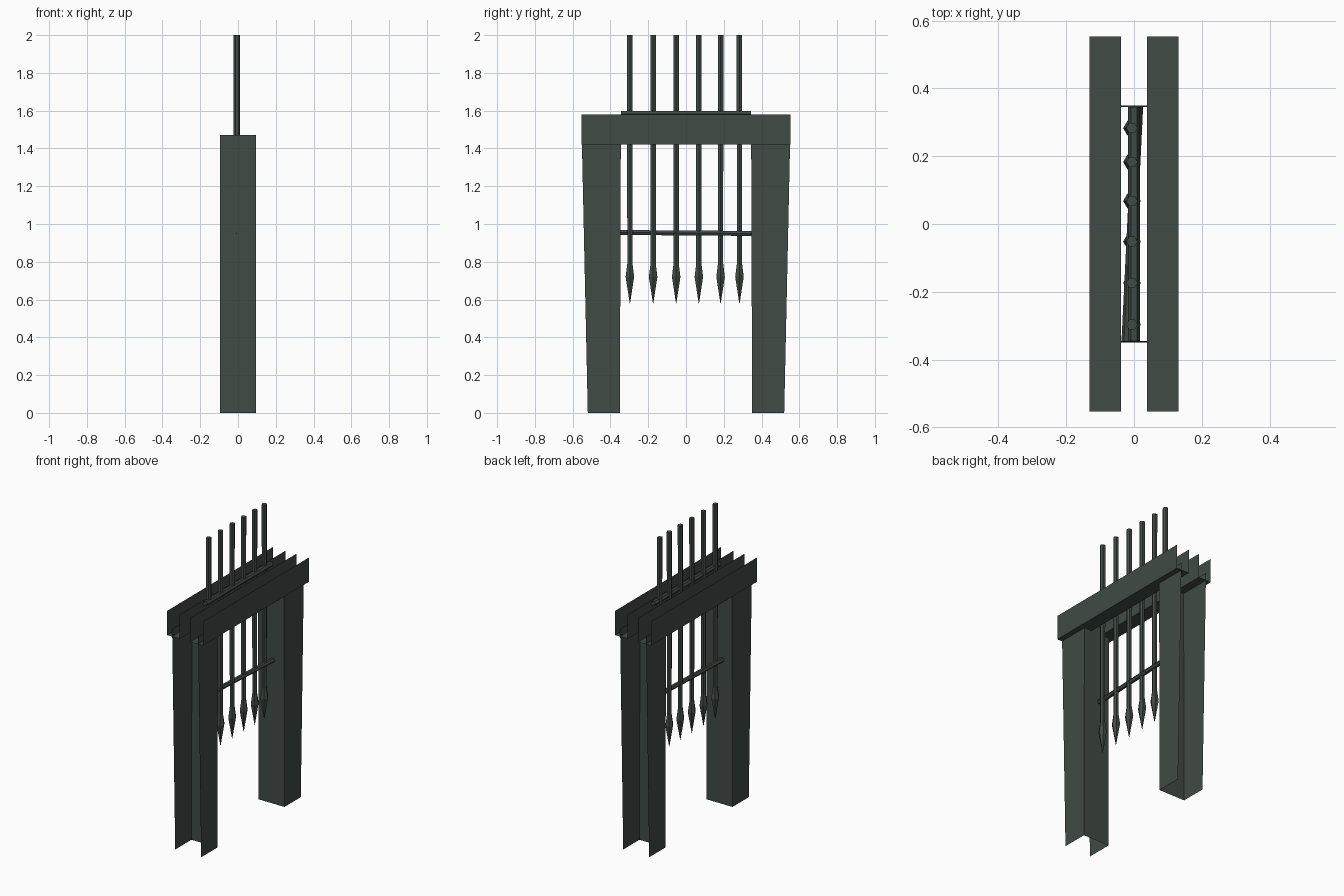
import bpy, bmesh, math
from mathutils import Vector

if "Cube" in bpy.data.objects:
    bpy.data.objects.remove(bpy.data.objects["Cube"])

iron = bpy.data.materials.new("dark green grey")
iron.diffuse_color = (0.052, 0.069, 0.059, 1)
iron.use_nodes = True
iron.node_tree.nodes["Principled BSDF"].inputs["Base Color"].default_value = iron.diffuse_color


def make(name, verts, faces):
    me = bpy.data.meshes.new(name)
    me.from_pydata(verts, [], faces)
    me.materials.append(iron)
    ob = bpy.data.objects.new(name, me)
    bpy.context.collection.objects.link(ob)
    return ob


def channel(name, bottom, top):
    """Open U-shaped sheet: a strip of quads between two 4-point outlines."""
    return make(name, bottom + top, [(i, i + 1, i + 5, i + 4) for i in range(3)])


def lathe(name, rings, axis_points, sides=6, caps=()):
    """Tube with the given radii along a list of centre points."""
    pts = [Vector(p) for p in axis_points]
    q = (pts[-1] - pts[0]).to_track_quat('Z', 'Y')
    verts, faces = [], []
    for p, r in zip(pts, rings):
        for k in range(sides):
            a = 2 * math.pi * k / sides
            verts.append(p + q @ Vector((r * math.cos(a), r * math.sin(a), 0)))
    for j in range(len(pts) - 1):
        for k in range(sides):
            n = (k + 1) % sides
            faces.append((j * sides + k, j * sides + n,
                          (j + 1) * sides + n, (j + 1) * sides + k))
    for j in caps:
        f = [j * sides + k for k in range(sides)]
        faces.append(f if j else f[::-1])
    return make(name, verts, faces)


# Pillars: tapered channels, open on the outer side and at both ends
W = 0.095
for side, s in (("front", -1), ("back", 1)):
    def outline(outer, inner, z):
        pts = [(W, s * outer, z), (W, s * inner, z),
               (-W, s * inner, z), (-W, s * outer, z)]
        return pts if s > 0 else pts[::-1]
    ob = channel(side + "_pillar", outline(0.52, 0.35, 0), outline(0.552, 0.345, 1.47))
    ob.data.flip_normals()

# Lintel beams: troughs with open tops and ends
for side, s in (("left", -1), ("right", 1)):
    def run(y):
        return [(s * 0.085 + dx, y, z) for dx, z in
                ((-0.046, 1.58), (-0.046, 1.42), (0.046, 1.42), (0.046, 1.58))]
    channel(side + "_lintel_beam", run(-0.553), run(0.553))

# Portcullis bars with spear heads pointing down
for i, y in enumerate((-0.297, -0.174, -0.052, 0.068, 0.183, 0.283)):
    lathe(f"portcullis_bar_{i + 1}", (0.001, 0.026, 0.016, 0.017),
          [(-0.006, y, z) for z in (0.58, 0.72, 0.79, 2.0)], caps=(3,))

# Cross bars, the lower one slightly crooked
lathe("upper_cross_bar", (0.017, 0.017), [(0, -0.345, 1.583), (0, 0.345, 1.583)])
lathe("lower_cross_bar", (0.015, 0.015), [(-0.022, -0.347, 0.955), (0.012, 0.347, 0.95)])
